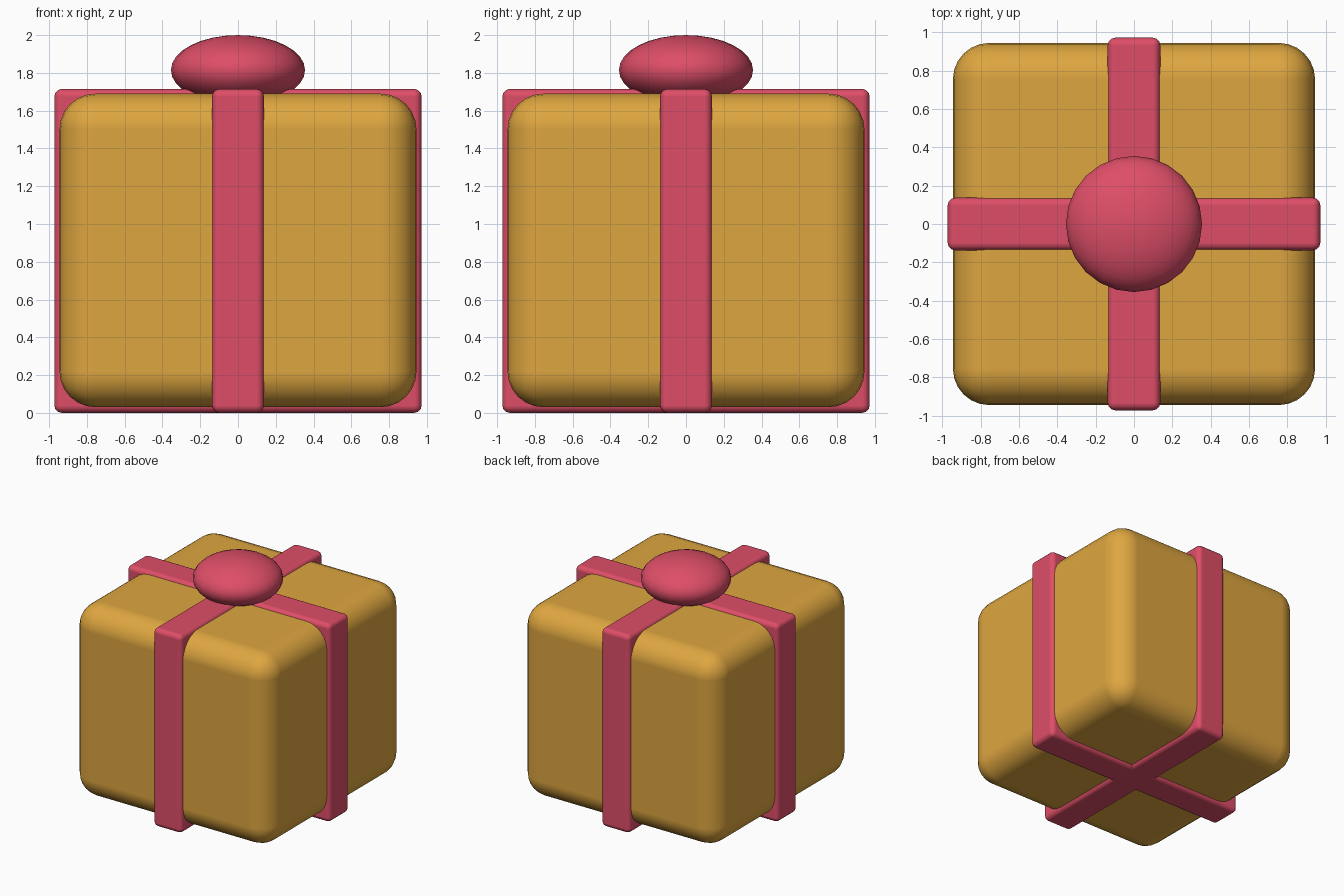
import bpy
from math import radians

cube = bpy.data.objects.get("Cube")
if cube:
    bpy.data.objects.remove(cube, do_unlink=True)


def material(name, rgb):
    mat = bpy.data.materials.new(name)
    mat.use_nodes = True
    mat.diffuse_color = (*rgb, 1)
    mat.node_tree.nodes["Principled BSDF"].inputs["Base Color"].default_value = (*rgb, 1)
    return mat


gold = material("gold", (0.73, 0.381, 0.051))
red = material("red", (0.73, 0.076, 0.138))


def rounded_box(name, size, centre_z, radius, segments, mat):
    """Box with rounded edges, centred on the z axis."""
    bpy.ops.mesh.primitive_cube_add(size=1, location=(0, 0, centre_z))
    obj = bpy.context.object
    obj.name = name
    obj.scale = size
    bpy.ops.object.transform_apply(location=False, rotation=False, scale=True)
    obj.data.materials.append(mat)
    bpy.ops.object.shade_smooth()
    bevel = obj.modifiers.new("round_edges", "BEVEL")
    bevel.width = radius
    bevel.segments = segments
    bevel.limit_method = "ANGLE"
    bevel.angle_limit = radians(30)
    bevel.harden_normals = True
    return obj


# Wrapped box
rounded_box("gift_box", (1.89, 1.89, 1.66), 0.86, 0.19, 6, gold)

# Two ribbon bands crossing at the top and bottom
band_length, band_width, band_height = 1.945, 0.275, 1.715
rounded_box("ribbon_side_to_side", (band_length, band_width, band_height),
            band_height / 2, 0.04, 3, red)
rounded_box("ribbon_front_to_back", (band_width, band_length, band_height),
            band_height / 2, 0.04, 3, red)

# Flattened round bow
bpy.ops.mesh.primitive_uv_sphere_add(segments=24, ring_count=16, radius=1, location=(0, 0, 1.815))
bow = bpy.context.object
bow.name = "bow"
bow.scale = (0.355, 0.355, 0.185)
bpy.ops.object.transform_apply(location=False, rotation=False, scale=True)
bow.data.materials.append(red)
bpy.ops.object.shade_smooth()
